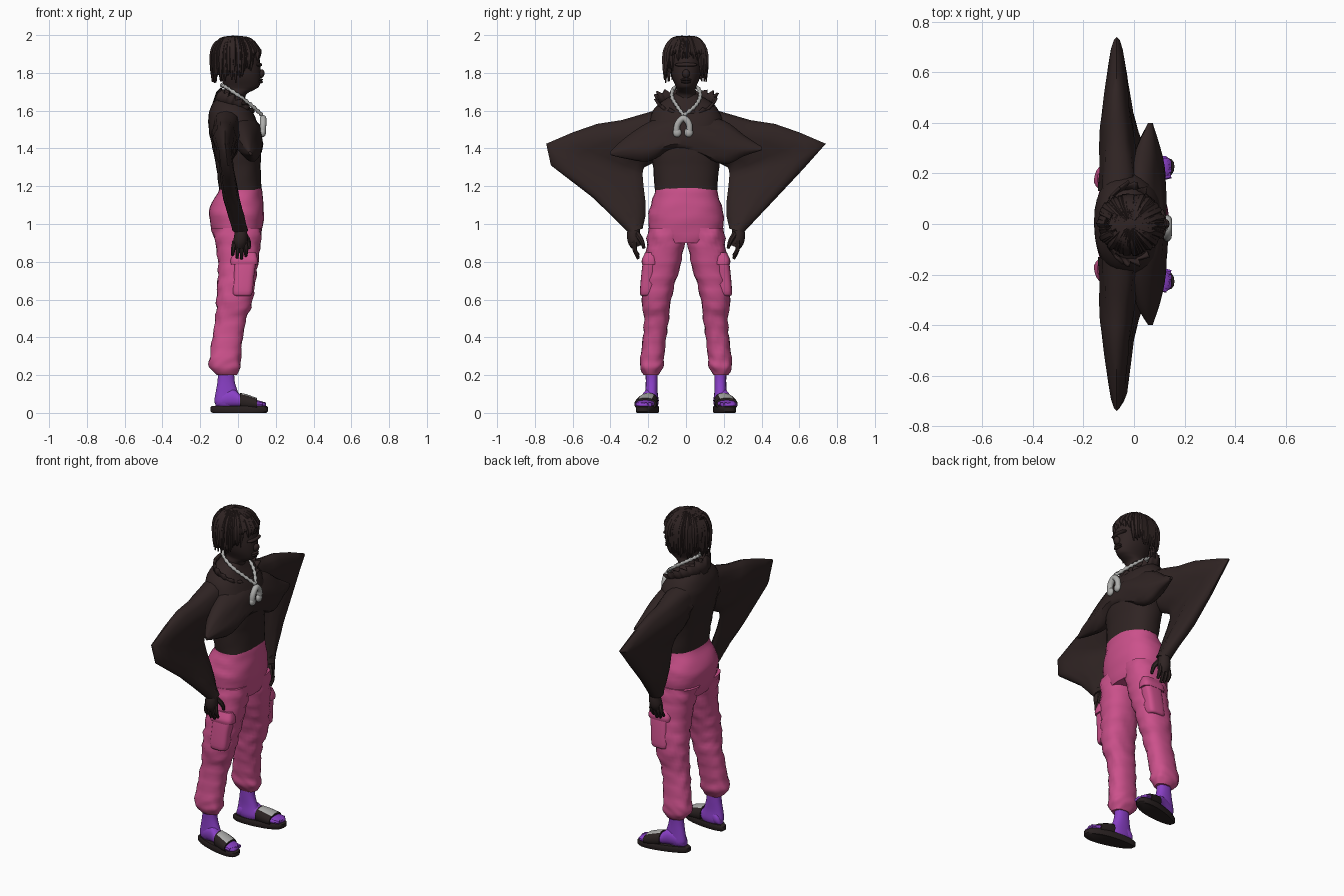
import bpy, math, random
from mathutils import Vector

if "Cube" in bpy.data.objects:
    bpy.data.objects.remove(bpy.data.objects["Cube"])
random.seed(4)

def material(name, rgb):
    m = bpy.data.materials.new(name)
    m.diffuse_color = (*rgb, 1)
    m.use_nodes = True
    m.node_tree.nodes["Principled BSDF"].inputs["Base Color"].default_value = m.diffuse_color
    return m

DARK = material("dark brown", (0.029, 0.0175, 0.017))
SOLE = material("sandal brown", (0.022, 0.015, 0.015))
PINK = material("pink", (0.60, 0.082, 0.26))
PURPLE = material("purple", (0.25, 0.05, 0.56))
GREY = material("silver grey", (0.42, 0.42, 0.41))

def build(name, verts, faces, mat, angle=50):
    me = bpy.data.meshes.new(name)
    me.from_pydata([tuple(v) for v in verts], [], faces)
    me.materials.append(mat)
    ob = bpy.data.objects.new(name, me)
    bpy.context.collection.objects.link(ob)
    bpy.ops.object.select_all(action='DESELECT')
    ob.select_set(True)
    bpy.context.view_layer.objects.active = ob
    bpy.ops.object.mode_set(mode='EDIT')
    bpy.ops.mesh.select_all(action='SELECT')
    bpy.ops.mesh.normals_make_consistent(inside=False)
    bpy.ops.object.mode_set(mode='OBJECT')
    bpy.ops.object.shade_smooth_by_angle(angle=math.radians(angle))
    return ob

def bridge(rings, start=0, caps=True):
    n, faces = len(rings[0]), []
    for i in range(len(rings) - 1):
        a, b = start + i * n, start + (i + 1) * n
        faces += [(a + j, a + (j + 1) % n, b + (j + 1) % n, b + j) for j in range(n)]
    if caps:
        last = start + (len(rings) - 1) * n
        faces += [tuple(range(start, start + n)), tuple(range(last, last + n))]
    return [v for r in rings for v in r], faces

def smooth(rows, steps=4):
    """Catmull-Rom resampling of rows of numbers."""
    out = []
    for i in range(len(rows) - 1):
        p = [rows[max(0, min(len(rows) - 1, i + k))] for k in (-1, 0, 1, 2)]
        for s in range(steps):
            t = s / steps
            out.append([0.5 * (2*b + (c-a)*t + (2*a-5*b+4*c-d)*t*t + (3*b-a-3*c+d)*t**3)
                        for a, b, c, d in zip(*p)])
    return out + [list(rows[-1])]

def loft(name, rows, mat, side=1, fold=0, n=28, power=0.85):
    """Rows are z, x min, x max, y min, y max."""
    rings = []
    for z, x0, x1, y0, y1 in smooth(rows):
        ring = []
        for j in range(n):
            a = 2 * math.pi * j / n
            c, s = math.cos(a), math.sin(a)
            k = 1 + fold * math.sin(z * 75 + 2.2 * math.sin(a * 2 + z * 9)) * math.sin(a * 3 + z * 14)
            ring.append(((x0+x1)/2 + (x1-x0)/2 * k * math.copysign(abs(c)**power, c),
                         side * ((y0+y1)/2 + (y1-y0)/2 * k * math.copysign(abs(s)**power, s)), z))
        rings.append(ring)
    return build(name, *bridge(rings), mat)

def tubes(name, paths, mat, n=7, steps=4):
    """Each path is a list of x, y, z, radius."""
    verts, faces = [], []
    for path in paths:
        pts, rings = smooth(path, steps), []
        for i, p in enumerate(pts):
            d = Vector(pts[min(i+1, len(pts)-1)][:3]) - Vector(pts[max(i-1, 0)][:3])
            u = d.cross(Vector((0.31, 0.17, 0.05)) if abs(d.normalized().x) < .8 else Vector((0, 0, 1))).normalized()
            w = d.cross(u).normalized()
            rings.append([Vector(p[:3]) + p[3] * (u * math.cos(2*math.pi*j/n) + w * math.sin(2*math.pi*j/n))
                          for j in range(n)])
        v, f = bridge(rings, len(verts))
        verts += v
        faces += f
    return build(name, verts, faces, mat)

def blob(name, loc, size, mat, tilt=0):
    bpy.ops.mesh.primitive_uv_sphere_add(segments=24, ring_count=14, location=loc, rotation=(0, tilt, 0))
    ob = bpy.context.object
    ob.name, ob.scale = name, size
    ob.data.materials.append(mat)
    bpy.ops.object.shade_smooth()

# torso, neck and head
loft("torso", [(1.18, -.10, .125, -.165, .165), (1.3, -.115, .12, -.175, .175), (1.4, -.135, .122, -.19, .19),
               (1.5, -.155, .113, -.2, .2), (1.58, -.155, .085, -.185, .185), (1.64, -.135, .05, -.14, .14),
               (1.69, -.10, .03, -.06, .06)], DARK, fold=.012)
loft("head", [(1.6, -.09, .04, -.07, .07), (1.68, -.075, .04, -.056, .056), (1.71, -.07, .085, -.05, .05),
              (1.73, -.075, .113, -.055, .055), (1.78, -.09, .12, -.075, .075), (1.85, -.1, .117, -.083, .083),
              (1.92, -.1, .105, -.08, .08), (1.97, -.07, .06, -.05, .05), (1.982, -.03, .02, -.02, .02)], DARK, power=.95)
blob("nose", (.122, 0, 1.795), (.018, .02, .024), DARK, .3)
for z in (1.752, 1.764):
    blob("lip", (.115, 0, z), (.017, .028, .008), DARK)
blob("brow", (.108, 0, 1.843), (.02, .06, .012), DARK)

# hair: crown cap and hanging locks
blob("hair_cap", (-.015, 0, 1.912), (.112, .096, .083), DARK)
locks = []
for i in range(64):
    a = 2 * math.pi * (i + random.uniform(-.3, .3)) / 64
    c, s = math.cos(a), math.sin(a)
    low = (1.87 if c > .75 else 1.79 if c > .35 else 1.755) + random.uniform(-.012, .035)
    r = random.uniform(.95, 1.06)
    rx, ry = .119 * r, .106 * r
    locks.append([(-.015 + .02*c, .02*s, 1.985, .012), (-.015 + rx*.62*c, ry*.62*s, 1.972, .016),
                  (-.012 + rx*.95*c, ry*.95*s, 1.92, .017), (-.012 + rx*c, ry*1.03*s, (low+1.92)/2, .014),
                  (-.012 + rx*(.97 if c > 0 else 1)*c, ry*1.04*s, low, .003)])
tubes("hair_locks", locks, DARK, n=6, steps=3)

# open ragged collar
low, top = [], []
for j in range(40):
    a = 2 * math.pi * j / 40
    c, s = math.cos(a), math.sin(a)
    jag = .012 * math.sin(j * 2.4)
    low.append((-.035 + .1*c, .13*s, 1.60 - .04*c))
    top.append((-.02 + (.105 if c > 0 else .085)*c + jag, (.165 + jag)*math.copysign(abs(s)**.8, s),
                1.675 + (-.085*c if c > 0 else -.035*c) + jag))
collar = build("collar", *bridge([low, top], caps=False), DARK, 35)
collar.modifiers.new("thickness", 'SOLIDIFY').thickness = .012

# front shawl: rows are y, centre x, half depth, bottom z, top z
rings = []
for y, x, d, z0, z1 in smooth([(-.4, .065, .008, 1.365, 1.385), (-.32, .055, .04, 1.345, 1.46),
                               (-.2, .05, .065, 1.33, 1.54), (-.08, .05, .075, 1.385, 1.585),
                               (.04, .05, .075, 1.375, 1.585), (.2, .05, .065, 1.315, 1.55),
                               (.31, .055, .04, 1.36, 1.47), (.4, .065, .008, 1.39, 1.41)]):
    ring = []
    for j in range(18):
        a = 2 * math.pi * j / 18
        k = 1 + .1 * math.sin(a * 5 + y * 12)
        lean = -.03 * math.sin(a) * d / .07
        ring.append((x + d*k*math.cos(a) + lean, y, (z0+z1)/2 + (z1-z0)/2*math.sin(a)))
    rings.append(ring)
build("shawl", *bridge(rings), DARK, 40)

# wide sleeves: rows are outer y z, inner y z, centre x, half depth
def sleeve(side, tip):
    rows = [(.13, 1.61, .13, 1.36, -.06, .09), (.22, 1.585, .17, 1.325, -.06, .09),
            (.34, 1.55, .2, 1.31, -.065, .08), (.47, 1.53, .22, 1.30, -.07, .072),
            (.6, 1.485, .228, 1.285, -.07, .058), (.74, 1.425, .23, 1.26, -.068, .04),
            (*tip, .225, 1.2, -.055, .045), (.5, 1.145, .215, 1.12, -.035, .05),
            (.40, 1.05, .215, 1.04, -.01, .048), (.305, .955, .23, .975, .012, .042)]
    if side > 0:
        rows[7] = (.47, 1.13, .215, 1.12, -.035, .05)
        rows[8] = (.38, 1.035, .215, 1.04, -.01, .048)
    rings = []
    for i in range(len(rows) - 1):
        for t in (0, .5):
            yo, zo, yi, zi, x, d = [p + (q - p)*t for p, q in zip(rows[i], rows[i+1])]
            ring = []
            for j in range(20):
                a = 2 * math.pi * j / 20
                u = (1 - math.cos(a)) / 2
                depth = d * math.sin(a) * (1 - .35*u) * (1 + .1*math.sin(u*16 + i))
                ring.append((x + depth, side*(yo + (yi-yo)*u), zo + (zi-zo)*u))
            rings.append(ring)
    yo, zo, yi, zi, x, d = rows[-1]
    rings.append([(x + d*math.sin(b), side*((yo+yi)/2 + (yo-yi)/2*math.cos(b)), (zo+zi)/2 + (zo-zi)/2*math.cos(b))
                  for b in [2*math.pi*j/20 for j in range(20)]])
    build("sleeve", *bridge(rings), DARK, 40)

sleeve(1, (.62, 1.29))
sleeve(-1, (.715, 1.31))

# trousers: shared hips, then everything that comes in pairs
loft("trouser_hips", [(.9, -.115, .115, -.15, .15), (.95, -.135, .125, -.19, .19), (1.04, -.153, .137, -.2, .2),
                      (1.1, -.145, .135, -.187, .187), (1.16, -.11, .13, -.168, .168), (1.2, -.095, .122, -.16, .16)],
     PINK, fold=.015)
for side in (1, -1):
    loft("trouser_leg", [(.98, -.14, .125, .005, .2), (.9, -.12, .12, .008, .208), (.78, -.105, .105, .03, .218),
                         (.68, -.11, .09, .06, .23), (.58, -.115, .075, .083, .233), (.5, -.12, .045, .09, .222),
                         (.4, -.135, .025, .105, .228), (.3, -.148, .015, .115, .24), (.25, -.155, .015, .12, .245),
                         (.222, -.135, .005, .13, .235), (.2, -.11, -.005, .145, .222)], PINK, side, fold=.06)
    loft("cargo_pocket", [(.62, .0, .05, .2, .225), (.63, -.03, .075, .17, .243), (.72, -.025, .085, .16, .238),
                          (.8, -.02, .095, .15, .228), (.81, .0, .08, .18, .218)], PINK, side, power=.6)
    loft("pocket_flap", [(.785, -.04, .105, .15, .232), (.81, -.04, .105, .15, .234), (.85, -.03, .095, .15, .216)],
         PINK, side, power=.6)

    # sandalled foot, turned slightly outwards
    def turned(x, y):
        return x, side * (.178 + (x + .1) * .19 + y)
    def foot_part(name, rows, mat):
        """Rows are x, bottom z, top z, half width."""
        rings = []
        for x, z0, z1, w in smooth(rows, 3):
            rings.append([(*turned(x, w*math.cos(b)),
                           (z0+z1)/2 + (z1-z0)/2*math.copysign(abs(math.sin(b))**.8, math.sin(b)))
                          for b in [2*math.pi*j/20 for j in range(20)]])
        return build(name, *bridge(rings), mat)
    outline = [2 * math.pi * j / 32 for j in range(32)]
    build("sandal_sole", *bridge([[(*turned(.007 + .153*k*math.cos(b),
          k*(.052 + .011*math.cos(b))*math.copysign(abs(math.sin(b))**.75, math.sin(b))), z) for b in outline]
          for z, k in ((0, .93), (.008, 1), (.03, 1), (.037, .94))]), SOLE, 40)
    loft("ankle", [(.24, -.105, -.02, .15, .215), (.17, -.108, -.018, .15, .213), (.11, -.118, .0, .15, .215),
                   (.06, -.125, .02, .145, .218), (.035, -.11, .01, .15, .21)], PURPLE, side)
    foot_part("foot", [(-.12, .035, .06, .018), (-.1, .03, .1, .034), (-.03, .03, .128, .037), (.02, .03, .092, .044),
                       (.09, .03, .07, .05), (.13, .03, .06, .043), (.148, .034, .046, .022)], PURPLE)
    tubes("toes", [[(*turned(.1, t), .048, .014), (*turned(.15 - abs(t + .02)*.35, t), .045, .011)]
                   for t in (-.033, -.012, .008, .024, .038)], PURPLE, steps=2)
    strap = foot_part("sandal_strap", [(.01, .02, .106, .05), (.04, .015, .1, .055), (.07, .015, .09, .058),
                                       (.1, .015, .079, .058)], SOLE)
    strap.data.materials.append(GREY)
    for p in strap.data.polygons:
        across = side * p.center.y - turned(p.center.x, 0)[1] * side
        if p.center.z > .06 and abs(across) < .034 and len(p.vertices) == 4 and .02 < p.center.x < .1:
            p.material_index = 1

    # hand
    tubes("palm", [[(.01, side*.268, 1.0, .03), (.015, side*.278, .95, .034), (.012, side*.272, .91, .036),
                    (.01, side*.262, .88, .028)]], DARK, n=12)
    tubes("fingers", [[(x*.8 + .012, side*.272, .91, .014), (x + .01, side*.272, .865, .012),
                       (x + .008, side*.252, drop, .008)]
                      for x, drop in ((-.036, .835), (-.013, .82), (.01, .815), (.033, .83))]
          + [[(.03, side*.26, .95, .016), (.055, side*.235, .91, .013), (.058, side*.222, .87, .008)]], DARK)

# chain and pendant
paths = []
for side in (1, -1):
    line = smooth([(-.088, 0, 1.735), (-.06, .06*side, 1.722), (.01, .075*side, 1.675),
                   (.075, .048*side, 1.625), (.128, -.012, 1.575)], 6)
    paths.append([(*p, .012 if i % 2 else .007) for i, p in enumerate(line)])
tubes("neck_chain", paths, GREY, n=8, steps=1)
tubes("pendant", [[(.13, -.05, 1.475, .016), (.133, -.046, 1.525, .017), (.133, -.015, 1.56, .017),
                   (.133, .016, 1.53, .017), (.13, .018, 1.475, .016)]], GREY, n=10)
for y in (-.047, .014):
    blob("pendant_drop", (.132, y, 1.484), (.016, .023, .024), GREY)
